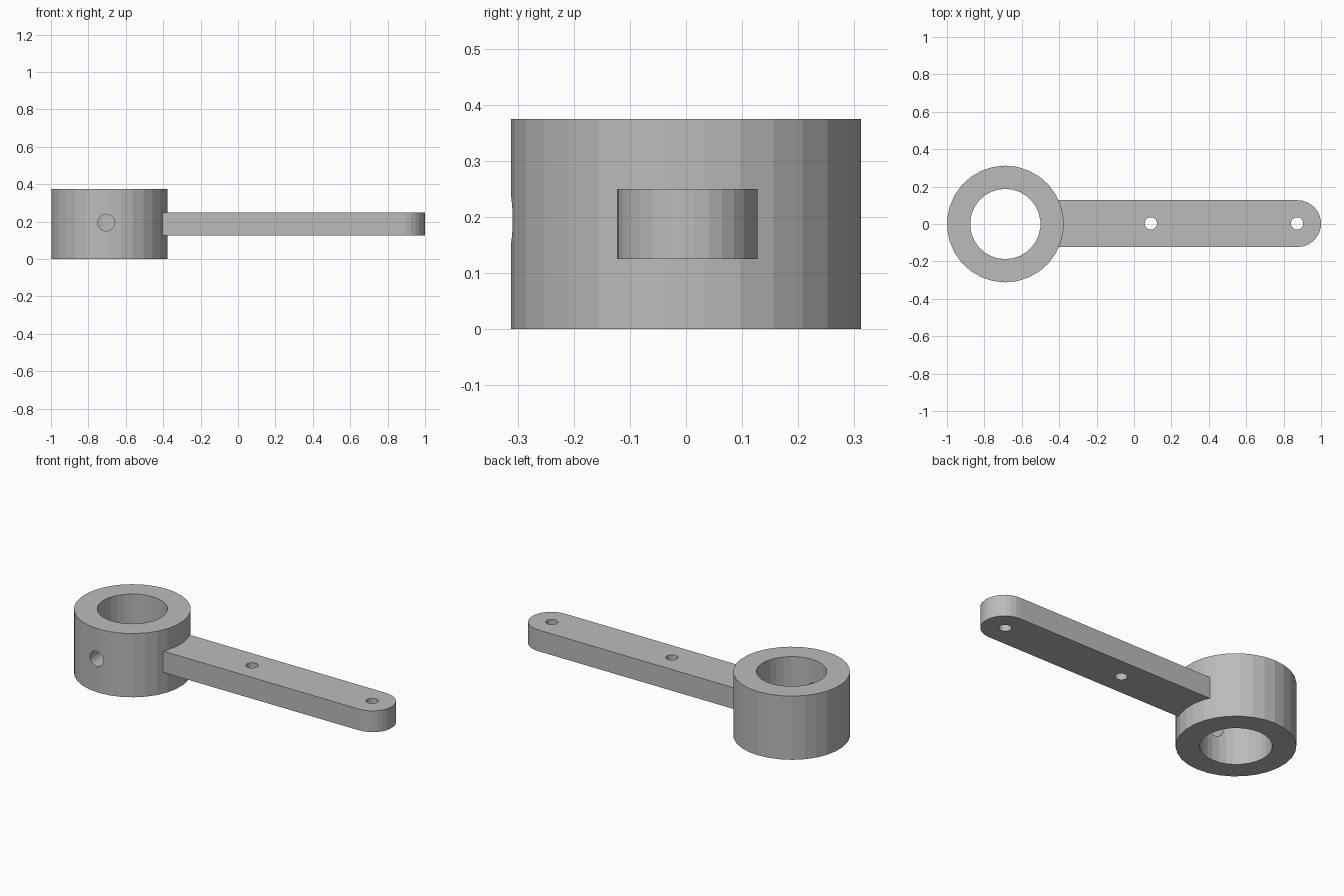
import bpy, bmesh, math
from mathutils import Matrix, Vector

cube = bpy.data.objects.get("Cube")
if cube:
    bpy.data.objects.remove(cube, do_unlink=True)

grey = bpy.data.materials.new("mid grey")
grey.use_nodes = True
colour = (0.5, 0.5, 0.5, 1)
grey.diffuse_color = colour
grey.node_tree.nodes["Principled BSDF"].inputs["Base Color"].default_value = colour

RING_X, RING_R, BORE_R, RING_H = -0.688, 0.312, 0.188, 0.375
ARM_Z, ARM_H, ARM_R, END_X = 0.125, 0.125, 0.125, 0.875


def new_object(name, bm):
    bmesh.ops.recalc_face_normals(bm, faces=bm.faces)
    mesh = bpy.data.meshes.new(name)
    bm.to_mesh(mesh)
    bm.free()
    mesh.materials.append(grey)
    obj = bpy.data.objects.new(name, mesh)
    bpy.context.collection.objects.link(obj)
    return obj


def cylinder(name, centre, radius, depth, sides=30, tilt=0):
    bm = bmesh.new()
    matrix = (Matrix.Translation(Vector(centre)) @ Matrix.Rotation(tilt, 4, "X")
              @ Matrix.Rotation(0, 4, "Z"))
    bmesh.ops.create_cone(bm, cap_ends=True, segments=sides, radius1=radius,
                          radius2=radius, depth=depth, matrix=matrix)
    return new_object(name, bm)


def combine(obj, other, operation):
    """Apply a boolean and discard the helper."""
    mod = obj.modifiers.new("boolean", "BOOLEAN")
    mod.operation, mod.object, mod.solver = operation, other, "EXACT"
    bpy.context.view_layer.update()
    graph = bpy.context.evaluated_depsgraph_get()
    mesh = bpy.data.meshes.new_from_object(obj.evaluated_get(graph))
    obj.modifiers.clear()
    obj.data = mesh
    bpy.data.objects.remove(other, do_unlink=True)


# Collar with its bore
lever = cylinder("collar_lever", (RING_X, 0, RING_H / 2), RING_R, RING_H)

# Flat arm with a rounded end, rooted in the collar wall
bm = bmesh.new()
outline = [(-0.47, ARM_R), (-0.47, -ARM_R)]
for i in range(16):
    a = -math.pi / 2 + math.pi * i / 15
    outline.append((END_X + ARM_R * math.cos(a), ARM_R * math.sin(a)))
face = bm.faces.new([bm.verts.new((x, y + 0.002, ARM_Z)) for x, y in outline])
top = bmesh.ops.extrude_face_region(bm, geom=[face])["geom"]
bmesh.ops.translate(bm, vec=(0, 0, ARM_H),
                    verts=[v for v in top if isinstance(v, bmesh.types.BMVert)])
combine(lever, new_object("arm", bm), "UNION")

# Bore and arm holes
for x, radius in ((RING_X, BORE_R), (0.09, 0.033), (0.872, 0.033)):
    sides = 30 if radius > 0.1 else 20
    combine(lever, cylinder("hole_cutter", (x, 0.003 if x > 0 else 0, RING_H / 2),
                            radius, 1, sides), "DIFFERENCE")

# Set screw hole through the front wall only
combine(lever, cylinder("screw_hole_cutter", (-0.705, -0.25, 0.195), 0.045, 0.3,
                        20, math.pi / 2), "DIFFERENCE")
